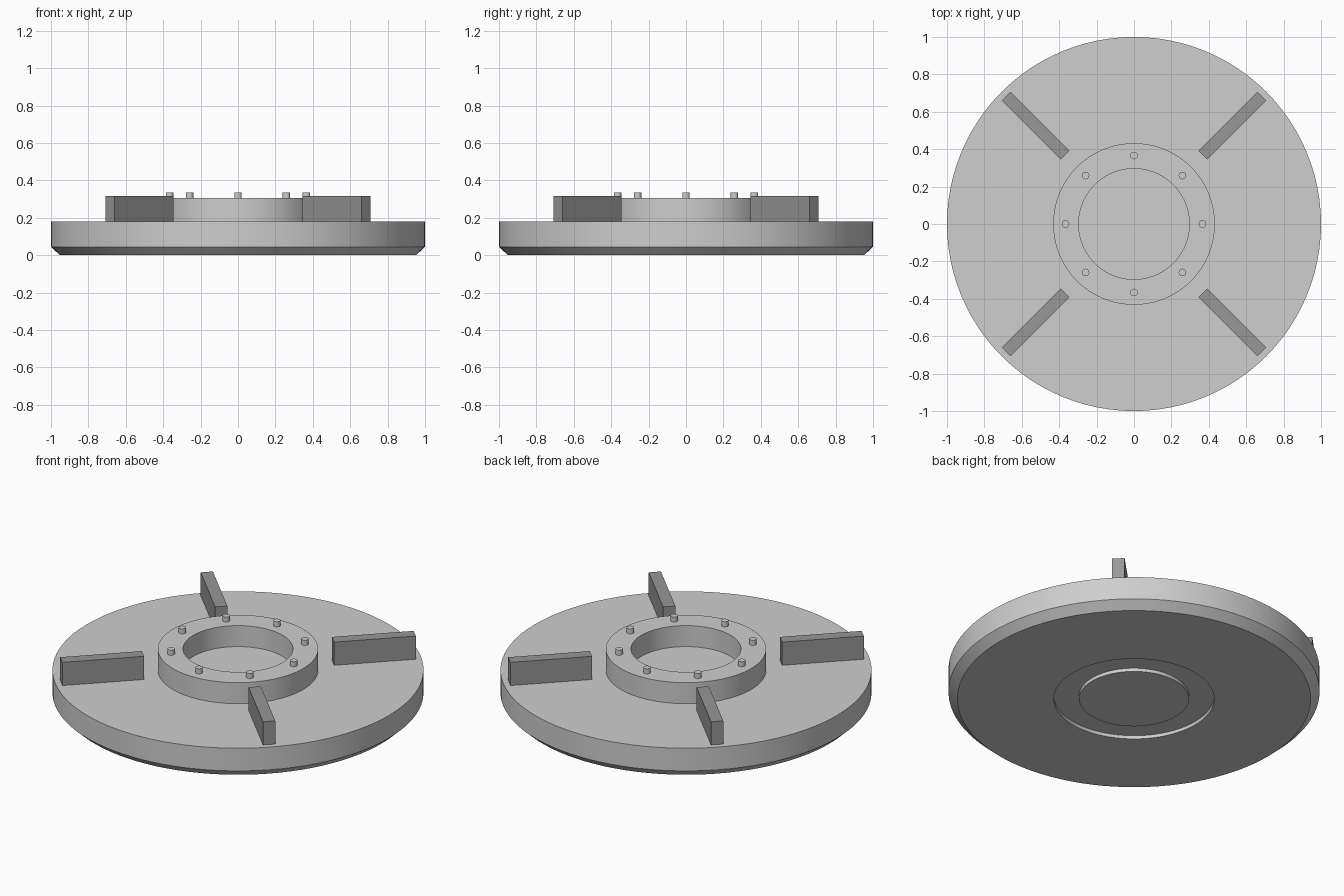
import bpy, bmesh, math
from mathutils import Matrix, Vector

cube = bpy.data.objects.get("Cube")
if cube:
    bpy.data.objects.remove(cube, do_unlink=True)


def material(name, value):
    mat = bpy.data.materials.new(name)
    mat.use_nodes = True
    colour = (value, value, value, 1)
    mat.diffuse_color = colour
    mat.node_tree.nodes["Principled BSDF"].inputs["Base Color"].default_value = colour
    return mat


light_grey = material("light grey", 0.62)
dark_grey = material("dark grey", 0.31)


def finish(bm, name, mat, smooth=True):
    bmesh.ops.recalc_face_normals(bm, faces=bm.faces)
    mesh = bpy.data.meshes.new(name)
    bm.to_mesh(mesh)
    bm.free()
    mesh.materials.append(mat)
    obj = bpy.data.objects.new(name, mesh)
    bpy.context.collection.objects.link(obj)
    if smooth:
        bpy.ops.object.select_all(action="DESELECT")
        obj.select_set(True)
        bpy.context.view_layer.objects.active = obj
        bpy.ops.object.shade_smooth_by_angle(angle=math.radians(30))
    return obj


def lathe(name, profile, mat, closed=False, steps=96):
    """Turn a (radius, height) profile around the z axis."""
    bm = bmesh.new()
    verts = [bm.verts.new((r, 0, z)) for r, z in profile]
    pairs = list(zip(verts, verts[1:]))
    if closed:
        pairs.append((verts[-1], verts[0]))
    edges = [bm.edges.new(p) for p in pairs]
    bmesh.ops.spin(bm, geom=verts + edges, cent=(0, 0, 0), axis=(0, 0, 1),
                   angle=math.tau, steps=steps)
    bmesh.ops.remove_doubles(bm, verts=bm.verts, dist=0.0001)
    return finish(bm, name, mat)


BASE_TOP, COLLAR_TOP = 0.18, 0.305
HOLE, COLLAR = 0.296, 0.432

# Round base with a chamfered lower rim and a ring groove underneath
lathe("base_disc", [(0, 0), (HOLE, 0), (HOLE, 0.02), (COLLAR, 0.02), (COLLAR, 0),
                    (0.952, 0), (1, 0.045), (1, BASE_TOP), (0, BASE_TOP)], light_grey)

# Raised collar around the central recess
lathe("collar", [(HOLE, BASE_TOP - 0.01), (COLLAR, BASE_TOP - 0.01),
                 (COLLAR, COLLAR_TOP), (HOLE, COLLAR_TOP)], light_grey, closed=True)

# Ring of small studs on the collar
for i in range(8):
    bm = bmesh.new()
    spot = Matrix.Rotation(i * math.tau / 8, 4, "Z") @ Vector((0.366, 0, COLLAR_TOP + 0.01))
    bmesh.ops.create_cone(bm, cap_ends=True, segments=24, radius1=0.02, radius2=0.02,
                          depth=0.04, matrix=Matrix.Translation(spot))
    finish(bm, f"stud_{i + 1}", light_grey)

# Four diagonal radial ribs
INNER, OUTER, RIB_TOP, RIB_BOTTOM = 0.52, 0.967, 0.318, BASE_TOP - 0.01
for i in range(4):
    bm = bmesh.new()
    place = (Matrix.Rotation(math.pi / 4 + i * math.pi / 2, 4, "Z")
             @ Matrix.Translation(((INNER + OUTER) / 2, 0, (RIB_TOP + RIB_BOTTOM) / 2))
             @ Matrix.Diagonal((OUTER - INNER, 0.067, RIB_TOP - RIB_BOTTOM, 1)))
    bmesh.ops.create_cube(bm, size=1, matrix=place)
    finish(bm, f"rib_{i + 1}", dark_grey, smooth=False)
